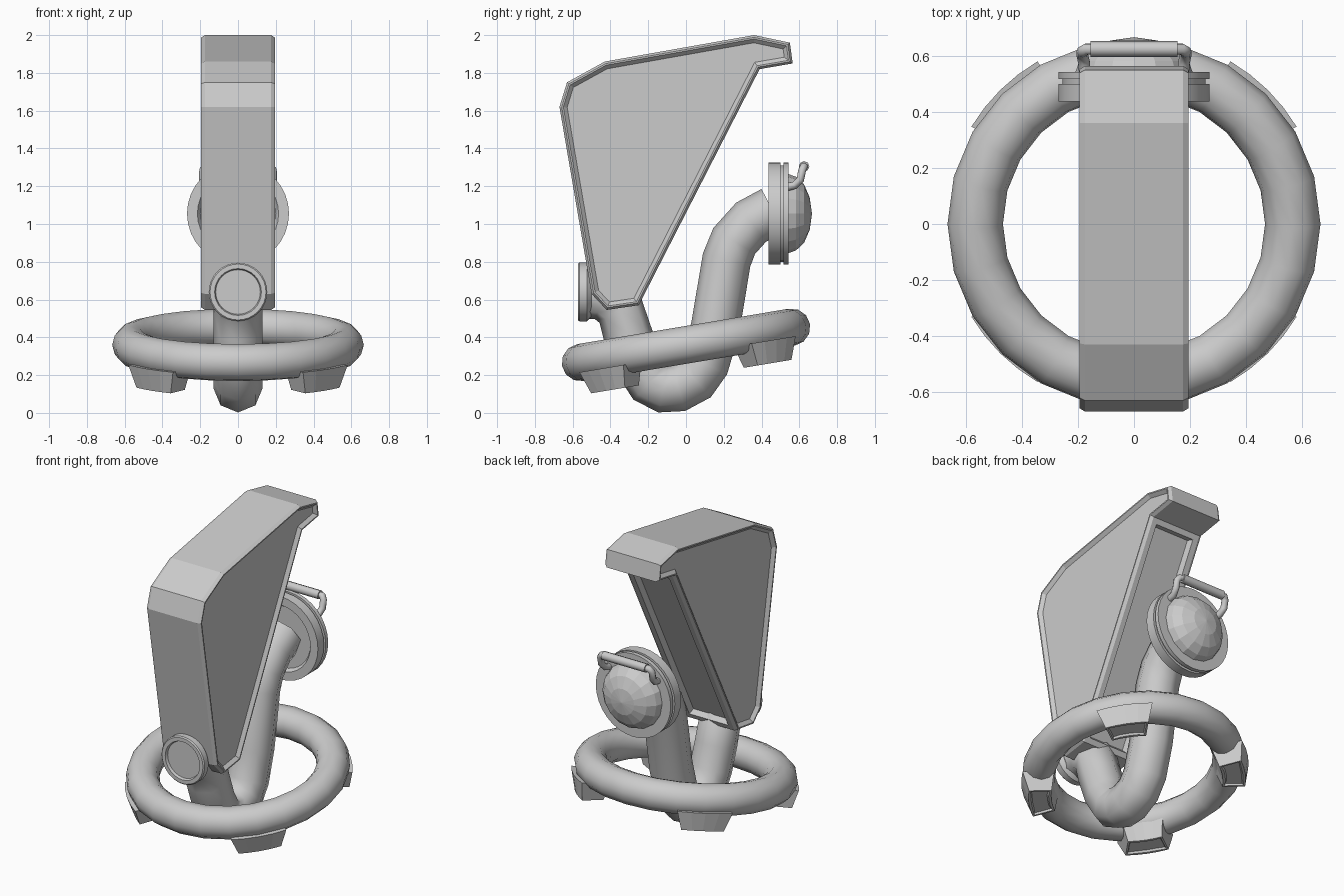
import bpy, bmesh
from math import sin, cos, pi, radians
from mathutils import Matrix

if "Cube" in bpy.data.objects:
    bpy.data.objects.remove(bpy.data.objects["Cube"])

TILT = Matrix.Translation((0, 0, 0.36)) @ Matrix.Rotation(radians(9.5), 4, 'X')


def finish(name, bm, smooth=None):
    bmesh.ops.recalc_face_normals(bm, faces=bm.faces)
    me = bpy.data.meshes.new(name)
    bm.to_mesh(me)
    bm.free()
    ob = bpy.data.objects.new(name, me)
    bpy.context.collection.objects.link(ob)
    if smooth:
        smooth_shade(ob, smooth)
    return ob


def smooth_shade(ob, angle):
    bpy.ops.object.select_all(action='DESELECT')
    ob.select_set(True)
    bpy.context.view_layer.objects.active = ob
    bpy.ops.object.shade_smooth_by_angle(angle=radians(angle))


def lathe(name, profile, z, segs, smooth=None):
    """Revolve (y, radius) points around a y-directed axis at height z."""
    bm = bmesh.new()
    rings = []
    for y, r in profile:
        n = 1 if r == 0 else segs
        rings.append([bm.verts.new((r * cos(2 * pi * i / segs), y, z + r * sin(2 * pi * i / segs)))
                      for i in range(n)])
    for a, b in zip(rings, rings[1:]):
        for i in range(segs):
            j = (i + 1) % segs
            q = [a[i % len(a)], a[j % len(a)], b[j % len(b)], b[i % len(b)]]
            bm.faces.new(list(dict.fromkeys(q)))
    return finish(name, bm, smooth)


def tube(name, pts, radius, res, smooth=None):
    cu = bpy.data.curves.new(name, 'CURVE')
    cu.dimensions = '3D'
    cu.bevel_depth, cu.bevel_resolution, cu.use_fill_caps = radius, res, True
    sp = cu.splines.new('POLY')
    sp.points.add(len(pts) - 1)
    for p, co in zip(sp.points, pts):
        p.co = (*co, 1)
    ob = bpy.data.objects.new(name, cu)
    bpy.context.collection.objects.link(ob)
    bpy.ops.object.select_all(action='DESELECT')
    ob.select_set(True)
    bpy.context.view_layer.objects.active = ob
    bpy.ops.object.convert(target='MESH')
    if smooth:
        smooth_shade(bpy.context.object, smooth)


# Wedge-shaped body with chamfered rims, recessed sides and recessed underside
prof = [(-0.67, 1.62), (-0.63, 1.75), (-0.43, 1.86), (0.36, 2.0), (0.55, 1.96),
        (0.565, 1.85), (0.39, 1.82), (-0.25, 0.57), (-0.42, 0.545), (-0.50, 0.63)]
bm = bmesh.new()
left = [bm.verts.new((-0.175, y, z)) for y, z in prof]
right = [bm.verts.new((0.175, y, z)) for y, z in prof]
sides = [bm.faces.new(left), bm.faces.new(right)]
under = None
for i in range(len(prof)):
    j = (i + 1) % len(prof)
    f = bm.faces.new((left[i], left[j], right[j], right[i]))
    if i == 6:
        under = f
bmesh.ops.recalc_face_normals(bm, faces=bm.faces)
for face, steps in ((sides[0], ((0.012, 0.02), (0.008, 0), (0.02, -0.02))),
                    (sides[1], ((0.012, 0.02), (0.008, 0), (0.02, -0.02))),
                    (under, ((0.035, 0), (0.012, -0.035)))):
    for t, d in steps:
        bmesh.ops.inset_region(bm, faces=[face], thickness=t, depth=d, use_even_offset=True)
finish("body", bm)

# Tilted ring base
bm = bmesh.new()
NU, NV = 24, 12
grid = [[bm.verts.new(((0.567 + 0.099 * cos(2 * pi * v / NV)) * cos(2 * pi * u / NU),
                       (0.567 + 0.099 * cos(2 * pi * v / NV)) * sin(2 * pi * u / NU),
                       0.099 * sin(2 * pi * v / NV))) for v in range(NV)] for u in range(NU)]
for u in range(NU):
    for v in range(NV):
        a, b, w = grid[u], grid[(u + 1) % NU], (v + 1) % NV
        bm.faces.new((a[v], b[v], b[w], a[w]))
bm.transform(TILT)
finish("ring_base", bm, 40)

# Four feet hugging the underside of the ring
for k in range(4):
    bm = bmesh.new()
    rows = []
    for s in range(5):
        t = s / 2 - 1
        row = []
        for r, z, span in ((0.485, -0.05, 0.25), (0.51, -0.17, 0.20),
                           (0.645, -0.17, 0.20), (0.675, -0.05, 0.25)):
            a = radians(45 + 90 * k) + t * span
            row.append(bm.verts.new((r * cos(a), r * sin(a), z)))
        rows.append(row)
    bottom = []
    for a, b in zip(rows, rows[1:]):
        for i in range(4):
            j = (i + 1) % 4
            f = bm.faces.new((a[i], a[j], b[j], b[i]))
            if i == 1:
                bottom.append(f)
    bm.faces.new(rows[0])
    bm.faces.new(rows[-1])
    bmesh.ops.recalc_face_normals(bm, faces=bm.faces)
    bmesh.ops.inset_region(bm, faces=bottom, thickness=0.015, depth=0)
    bmesh.ops.inset_region(bm, faces=bottom, thickness=0.008, depth=-0.012)
    bm.transform(TILT)
    finish(f"foot_{k + 1}", bm)

# Eight-sided curved arm linking front knob, base and rear drum
path = [(-0.53, 0.63), (-0.43, 0.615), (-0.35, 0.55), (-0.31, 0.42), (-0.255, 0.27),
        (-0.19, 0.165), (-0.12, 0.13), (-0.04, 0.135), (0.045, 0.18), (0.1, 0.26),
        (0.155, 0.45), (0.215, 0.81), (0.255, 0.91), (0.345, 1.01), (0.46, 1.07)]
tube("curved_arm", [(0, y, z) for y, z in path], 0.13, 2)

# Front knob with a recessed face
lathe("front_knob", [(-0.555, 0), (-0.555, 0.118), (-0.572, 0.124), (-0.572, 0.148),
                     (-0.565, 0.155), (-0.525, 0.155), (-0.517, 0.148), (-0.50, 0.13),
                     (-0.50, 0)], 0.64, 32, 30)

# Rear drum with a groove, and its faceted dome
lathe("rear_drum", [(0.46, 0), (0.46, 0.20), (0.437, 0.215), (0.437, 0.27), (0.50, 0.27),
                    (0.50, 0.255), (0.517, 0.255), (0.517, 0.27), (0.543, 0.27),
                    (0.543, 0)], 1.055, 32, 30)
lathe("rear_dome", [(0.54, 0), (0.54, 0.21), (0.582, 0.195), (0.625, 0.155), (0.655, 0.085),
                    (0.667, 0)], 1.055, 16)

# Carrying handle: bent rod plus grip sleeve
half = [(0.175, 0.53, 1.195), (0.178, 0.575, 1.205), (0.185, 0.605, 1.235),
        (0.185, 0.615, 1.285), (0.17, 0.625, 1.305)]
tube("handle_rod", half + [(-x, y, z) for x, y, z in reversed(half)], 0.021, 2, 50)
tube("handle_grip", [(-0.155, 0.625, 1.305), (0.155, 0.625, 1.305)], 0.028, 2, 50)
